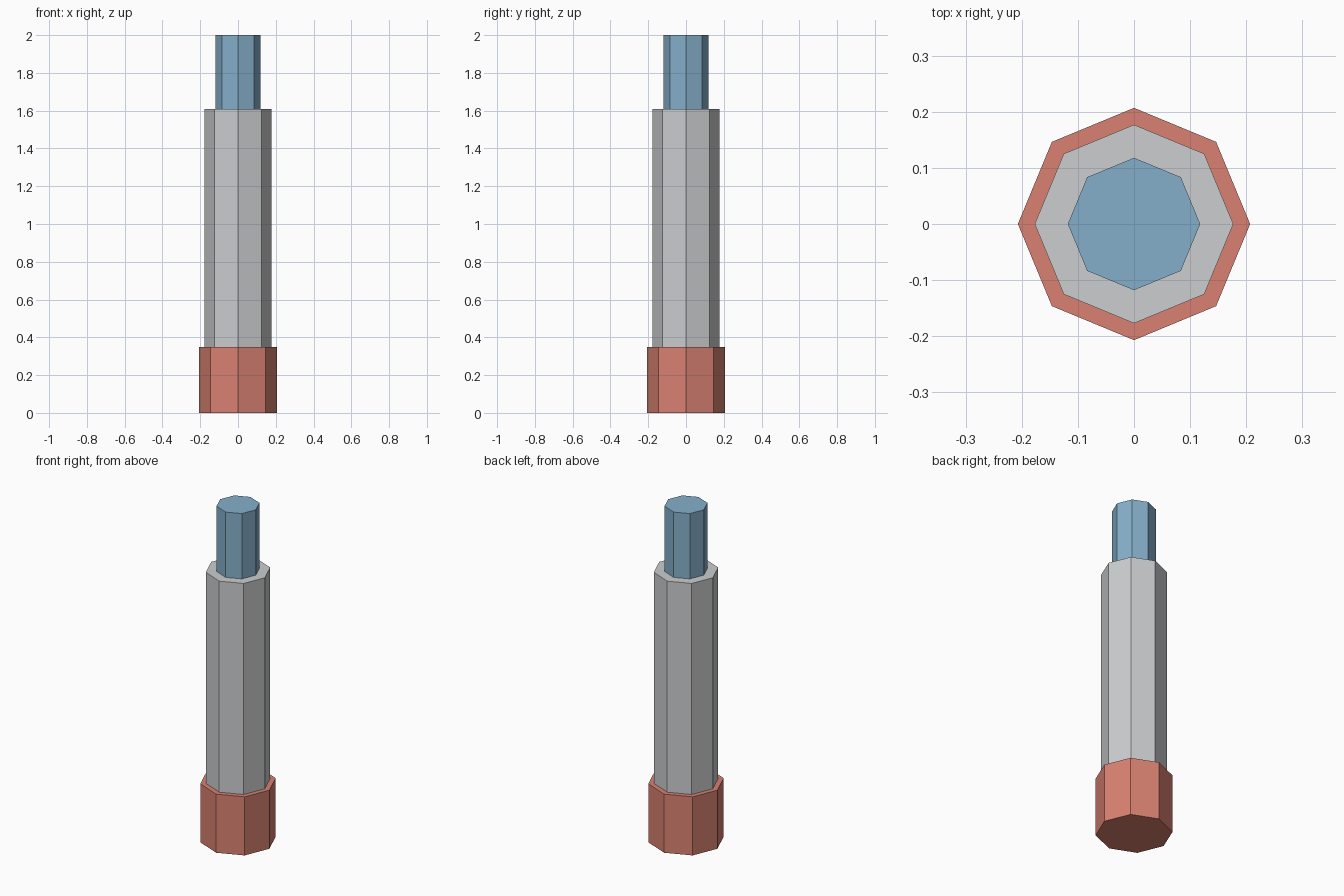
import bpy

if "Cube" in bpy.data.objects:
    bpy.data.objects.remove(bpy.data.objects["Cube"])

SIDES = 8


def material(name, color):
    mat = bpy.data.materials.new(name)
    mat.diffuse_color = (*color, 1.0)
    mat.use_nodes = True
    mat.node_tree.nodes["Principled BSDF"].inputs["Base Color"].default_value = mat.diffuse_color
    return mat


def octagon_prism(name, radius, bottom, top, mat):
    bpy.ops.mesh.primitive_cylinder_add(
        vertices=SIDES, radius=radius, depth=top - bottom,
        location=(0, 0, (bottom + top) / 2))
    obj = bpy.context.object
    obj.name = name
    obj.data.materials.append(mat)
    return obj


red = material("warm red", (0.69, 0.22, 0.165))
grey = material("light grey", (0.60, 0.61, 0.62))
blue = material("soft blue", (0.235, 0.43, 0.59))

# Wide collar at the foot
octagon_prism("base_collar", 0.207, 0.0, 0.35, red)
# Long middle shaft
octagon_prism("main_shaft", 0.177, 0.35, 1.61, grey)
# Narrow tip
octagon_prism("top_tip", 0.118, 1.61, 2.0, blue)
